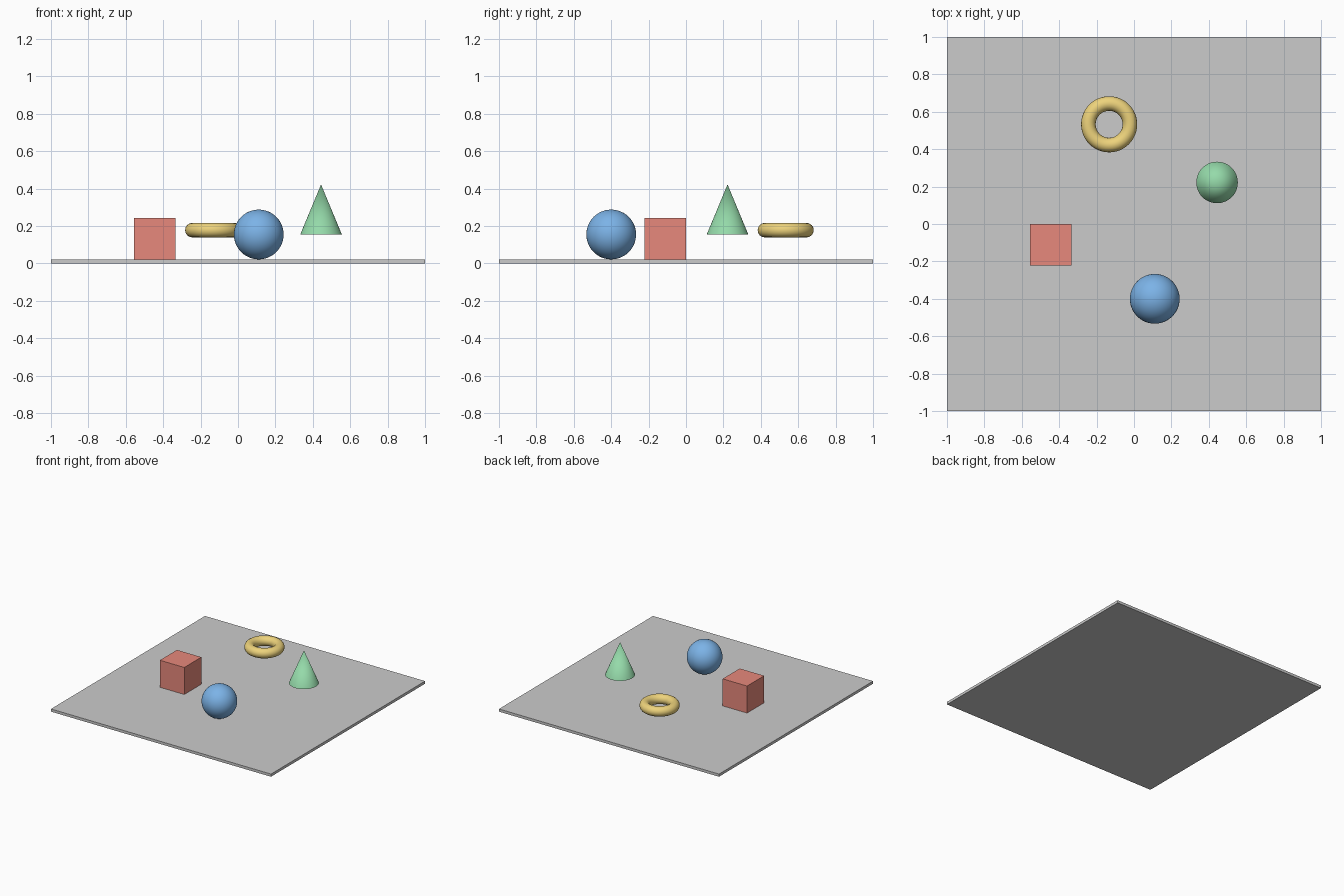
import bpy
from math import radians

if "Cube" in bpy.data.objects:
    bpy.data.objects.remove(bpy.data.objects["Cube"])

ops = bpy.ops.mesh


def finish(name, color=None, smooth=False):
    ob = bpy.context.object
    ob.name = name
    if color:
        mat = bpy.data.materials.new(name + "_colour")
        mat.diffuse_color = (*color, 1)
        mat.use_nodes = True
        mat.node_tree.nodes["Principled BSDF"].inputs["Base Color"].default_value = mat.diffuse_color
        ob.data.materials.append(mat)
    if smooth:
        bpy.ops.object.shade_smooth_by_angle(angle=radians(40))
    return ob


T = 0.022  # plate thickness

# Ground plate
ops.primitive_cube_add(size=1, location=(0, 0, T / 2))
bpy.context.object.scale = (2, 2, T)
bpy.ops.object.transform_apply(location=False, rotation=False, scale=True)
finish("base_plate")

# Red cube resting on the plate
ops.primitive_cube_add(size=0.222, location=(-0.444, -0.111, T + 0.111))
finish("red_cube", (0.8, 0.25, 0.2))

# Blue sphere resting on the plate
ops.primitive_uv_sphere_add(segments=48, ring_count=24, radius=0.133,
                            location=(0.111, -0.4, T + 0.133))
finish("blue_sphere", (0.2, 0.45, 0.8), True)

# Green cone hovering above the plate
ops.primitive_cone_add(vertices=48, radius1=0.111, radius2=0, depth=0.267,
                       location=(0.444, 0.222, 0.289))
finish("green_cone", (0.3, 0.7, 0.4), True)

# Yellow ring hovering above the plate
ops.primitive_torus_add(major_segments=48, minor_segments=16, major_radius=0.111,
                        minor_radius=0.039, location=(-0.133, 0.533, 0.178))
finish("yellow_ring", (0.85, 0.65, 0.2), True)
